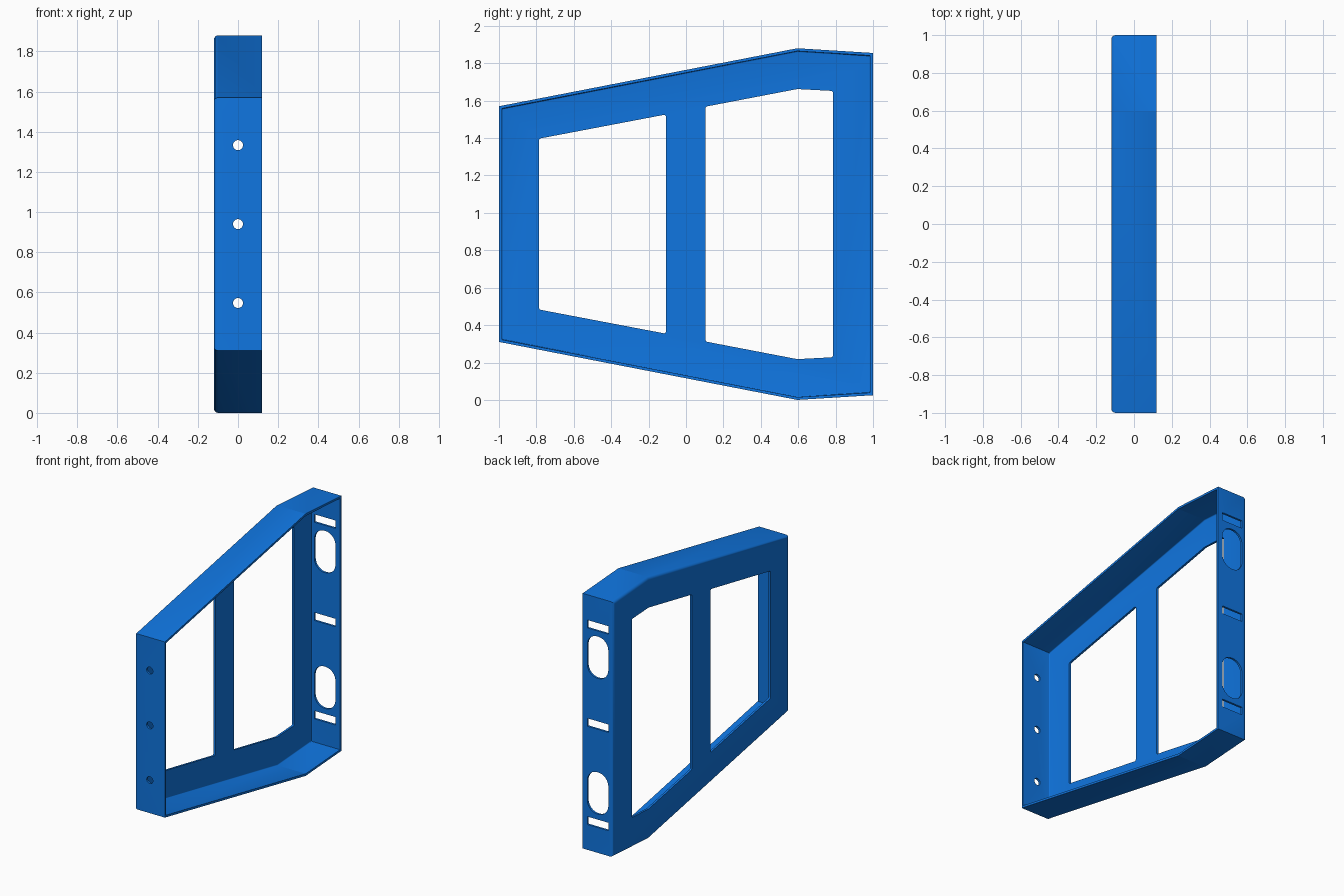
import bpy, bmesh, math
from mathutils import Vector

if "Cube" in bpy.data.objects:
    bpy.data.objects.remove(bpy.data.objects["Cube"])

ZC = 0.94            # height of the horizontal mirror plane
W = 0.12             # half depth in x
T, R = 0.015, 0.022  # sheet thickness, outer bend radius

blue = bpy.data.materials.new("blue_paint")
blue.diffuse_color = (0.005, 0.18, 0.75, 1)
blue.use_nodes = True
blue.node_tree.nodes["Principled BSDF"].inputs["Base Color"].default_value = blue.diffuse_color


def mirrored(half):
    """Closed outline (y, z) from (y, half height) pairs, mirrored about ZC."""
    return ([Vector((y, ZC - h)) for y, h in half] +
            [Vector((y, ZC + h)) for y, h in reversed(half)])


def inset(pts, d):
    """Mitred inward offset of a counter-clockwise outline."""
    out = []
    for i, p in enumerate(pts):
        a = (p - pts[i - 1]).normalized()
        b = (pts[(i + 1) % len(pts)] - p).normalized()
        na, nb = Vector((-a.y, a.x)), Vector((-b.y, b.x))
        out.append(p + (na + nb) * d / (1 + na.dot(nb)))
    return out


def fillet(pts, r, n=4):
    """Round every corner of an outline with an arc of radius r."""
    out = []
    for i, p in enumerate(pts):
        a = (pts[i - 1] - p).normalized()
        b = (pts[(i + 1) % len(pts)] - p).normalized()
        h = a.angle(b) / 2
        c = p + (a + b).normalized() * r / math.sin(h)
        ta, tb = p + a * r / math.tan(h) - c, p + b * r / math.tan(h) - c
        out += [c + ta.lerp(tb, k / n).normalized() * r for k in range(n + 1)]
    return out


def rect(cx, cz, w, h):
    return [Vector((cx + sx * w / 2, cz + sz * h / 2))
            for sx, sz in ((-1, -1), (1, -1), (1, 1), (-1, 1))]


def loft(name, rings):
    """Capped solid through a list of equal-length 3D rings."""
    bm = bmesh.new()
    loops = [[bm.verts.new(v) for v in ring] for ring in rings]
    n = len(loops[0])
    for lo, hi in zip(loops, loops[1:]):
        for i in range(n):
            j = (i + 1) % n
            bm.faces.new((lo[i], lo[j], hi[j], hi[i]))
    bm.faces.new(loops[0])
    bm.faces.new(loops[-1])
    bmesh.ops.recalc_face_normals(bm, faces=bm.faces)
    me = bpy.data.meshes.new(name)
    bm.to_mesh(me)
    bm.free()
    ob = bpy.data.objects.new(name, me)
    bpy.context.collection.objects.link(ob)
    return ob


def bend(r, n=4):
    """(inset, x) points of the fold between flange and web."""
    cx = -W + R
    return [(R - r * math.cos(a), cx - r * math.sin(a))
            for a in (k / n * math.pi / 2 for k in range(n + 1))]


# Folded tray: outer skin from web to rim, then inner skin back down
outline = mirrored([(-1, 0.63), (0.595, 0.94), (1, 0.915)])
section = bend(R)[::-1] + [(0, W), (T, W)] + bend(R - T)
frame = loft("bracket_frame",
             [[(x, p.x, p.y) for p in inset(outline, d)] for d, x in section])
frame.data.materials.append(blue)

cutters = []
# Two windows in the web
for half in ([(-0.785, 0.457), (-0.107, 0.586)],
             [(0.105, 0.628), (0.595, 0.722), (0.785, 0.712)]):
    pts = fillet(mirrored(half), 0.01)
    cutters.append(loft("window_cutter",
                        [[(x, p.x, p.y) for p in pts] for x in (-0.2, 0)]))

# Slots and oblong holes in the rear flange
slots = [rect(0, ZC + dz, 0.167, 0.057) for dz in (-0.705, 0, 0.705)]
slots += [fillet(rect(0, ZC + dz, 0.167, 0.30), 0.08, 10) for dz in (-0.487, 0.487)]
for pts in slots:
    cutters.append(loft("slot_cutter",
                        [[(p.x, y, p.y) for p in pts] for y in (0.95, 1.05)]))

# Three bolt holes in the front flange
for dz in (-0.393, 0, 0.393):
    pts = fillet(rect(0, ZC + dz, 0.05, 0.05), 0.0249, 6)
    cutters.append(loft("bolt_hole_cutter",
                        [[(p.x, y, p.y) for p in pts] for y in (-1.05, -0.95)]))

bpy.context.view_layer.objects.active = frame
frame.select_set(True)
for c in cutters:
    c.hide_render = True
    m = frame.modifiers.new("cut", 'BOOLEAN')
    m.operation, m.solver, m.object = 'DIFFERENCE', 'EXACT', c
    bpy.ops.object.modifier_apply(modifier=m.name)
    bpy.data.objects.remove(c)

bpy.ops.object.shade_smooth_by_angle(angle=math.radians(30))
# Keep the shallow folds between the long flanges crisp
for e in frame.data.edges:
    a, b = (frame.data.vertices[v].co for v in e.vertices)
    if abs(a.x - b.x) > 0.15:
        e.use_edge_sharp = True
